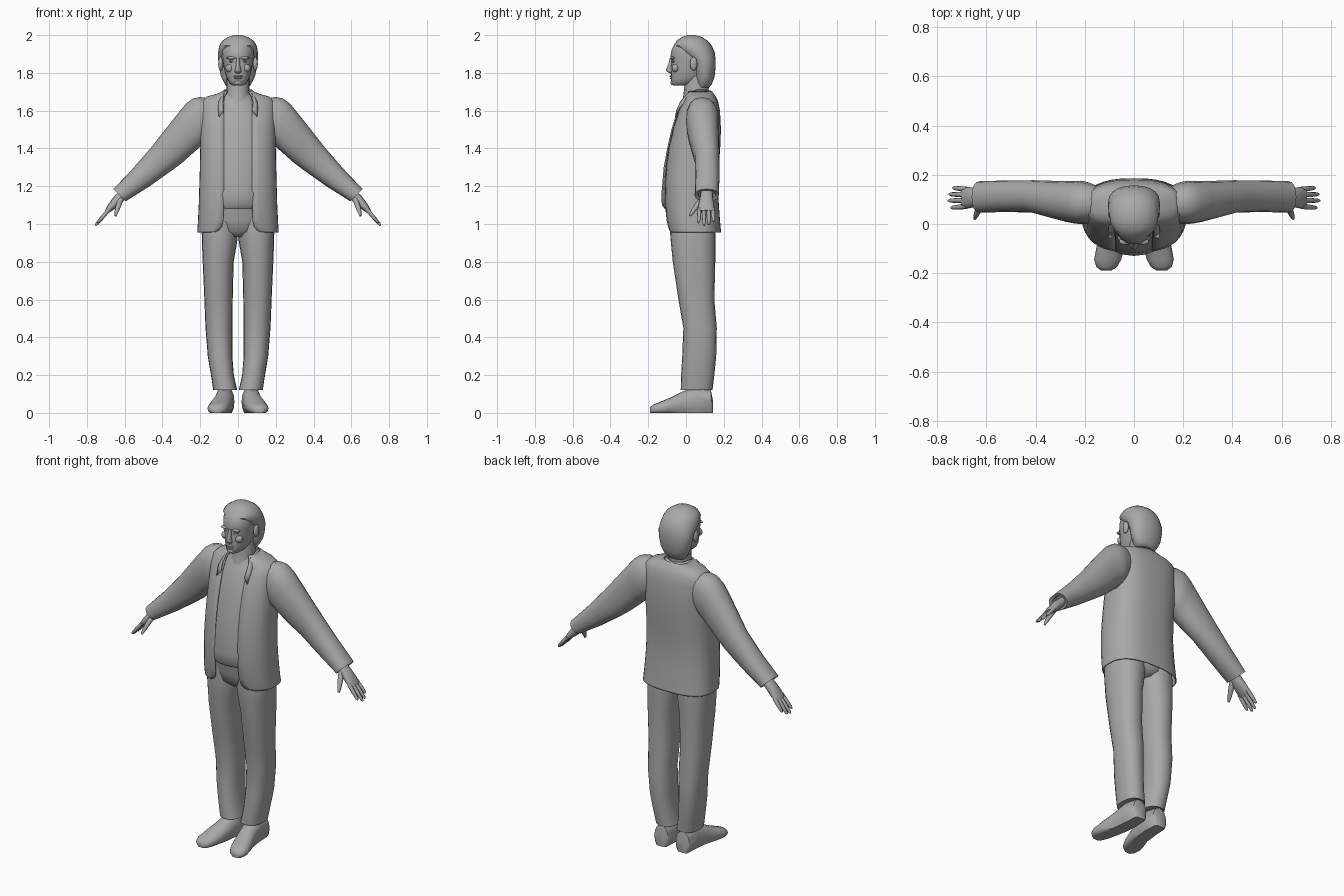
import bpy, bmesh, math
from mathutils import Vector

grey = bpy.data.materials.new("plain grey")
grey.diffuse_color = (0.4, 0.4, 0.4, 1)


def finish(name, bm, mirror=False, thick=0, angle=50):
    bmesh.ops.recalc_face_normals(bm, faces=bm.faces)
    me = bpy.data.meshes.new(name)
    bm.to_mesh(me)
    bm.free()
    ob = bpy.data.objects.new(name, me)
    bpy.context.collection.objects.link(ob)
    me.materials.append(grey)
    if mirror:
        m = ob.modifiers.new("mirror", 'MIRROR')
        m.use_clip = True
        m.merge_threshold = 0.0005
    if thick:
        s = ob.modifiers.new("thickness", 'SOLIDIFY')
        s.thickness = thick
    bpy.ops.object.select_all(action='DESELECT')
    ob.select_set(True)
    bpy.context.view_layer.objects.active = ob
    bpy.ops.object.shade_smooth_by_angle(angle=math.radians(angle))
    return ob


def loft(name, rings, closed=True, caps=True, **kw):
    """Skin a list of equal-length point rings."""
    bm = bmesh.new()
    vs = [[bm.verts.new(p) for p in r] for r in rings]
    n = len(rings[0])
    for a, b in zip(vs, vs[1:]):
        for i in range(n if closed else n - 1):
            j = (i + 1) % n
            bm.faces.new((a[i], a[j], b[j], b[i]))
    if closed and caps:
        bm.faces.new(vs[0])
        bm.faces.new(vs[-1])
    return finish(name, bm, **kw)


def rounded(c, u, v, n=2.0, count=16):
    """Superellipse ring about c with half axes u and v."""
    c, u, v = Vector(c), Vector(u), Vector(v)
    out = []
    for i in range(count):
        t = 2 * math.pi * i / count
        a, b = math.cos(t), math.sin(t)
        out.append(c + u * math.copysign(abs(a) ** (2 / n), a) + v * math.copysign(abs(b) ** (2 / n), b))
    return out


def level(z, x0, x1, yf, yb, n=2.0, count=20):
    return rounded(((x0 + x1) / 2, (yf + yb) / 2, z), ((x1 - x0) / 2, 0, 0), (0, (yb - yf) / 2, 0), n, count)


def stack(name, rows, n=2.0, **kw):
    """Centred body from rows of (z, half width, front y, back y)."""
    return loft(name, [level(z, -w, w, f, b, n) for z, w, f, b in rows], **kw)


def half_wrap(z, w, yf, yb, xo, n=2.6, count=16):
    """Half ring from the front opening round the side to the back centre."""
    t0 = -math.acos((xo / w) ** (n / 2))
    out = []
    for i in range(count):
        t = t0 + (math.pi / 2 - t0) * i / (count - 1)
        s = math.sin(t)
        y = (yf + yb) / 2 + (yb - yf) / 2 * math.copysign(abs(s) ** (2 / n), s)
        out.append(Vector((w * max(math.cos(t), 0) ** (2 / n), y, z)))
    out[-1].x = 0
    return out


def limb(name, pts, count=10):
    """Mirrored tube through rows of (x, y, z, thickness radius, y radius)."""
    rings = []
    for i, p in enumerate(pts):
        d = Vector(pts[min(i + 1, len(pts) - 1)][:3]) - Vector(pts[max(i - 1, 0)][:3])
        d.normalize()
        v = Vector((0, 1, 0))
        v = (v - d * v.dot(d)).normalized()
        rings.append(rounded(p[:3], d.cross(v) * p[3], v * p[4], 2.2, count))
    return loft(name, rings, mirror=True)


def blob(name, c, r, mirror=False):
    bm = bmesh.new()
    bmesh.ops.create_uvsphere(bm, u_segments=12, v_segments=8, radius=1)
    for v in bm.verts:
        v.co = Vector(c) + Vector((v.co.x * r[0], v.co.y * r[1], v.co.z * r[2]))
    return finish(name, bm, mirror=mirror)


# jacket: open-front shell with rounded hem corners
jacket = [(.955, .215, -.093, .186, .125), (.965, .215, -.096, .185, .103), (.985, .214, -.1, .183, .086),
          (1.02, .212, -.107, .18, .078), (1.1, .208, -.115, .174, .076), (1.2, .205, -.116, .168, .075),
          (1.3, .202, -.11, .173, .075), (1.4, .2, -.097, .181, .075), (1.5, .2, -.074, .185, .075),
          (1.6, .2, -.043, .18, .076), (1.65, .195, -.015, .17, .075), (1.675, .165, -.004, .158, .071),
          (1.69, .11, .0, .146, .064), (1.705, .078, .004, .137, .055)]
loft("jacket", [half_wrap(*r) for r in jacket], closed=False, mirror=True, thick=.006)

# jacket collar: folded band round the neck
path = [(.078, -.052, 1.6), (.082, -.03, 1.65), (.077, .01, 1.695), (.074, .06, 1.712),
        (.055, .11, 1.71), (0, .132, 1.706)]
band = [[Vector(p) for p in path],
        [Vector((x * 1.2 + .008, y + (.014 if y > .08 else -.006), z - .032)) for x, y, z in path]]
band[1][-1].x = 0
loft("jacket_collar", band, closed=False, mirror=True, thick=.006)

# sleeves: rows of upper x z, lower x z, centre y, half depth
sleeve = [(.15, 1.665, .15, 1.46, .085, .07), (.2, 1.672, .18, 1.43, .086, .085),
          (.238, 1.665, .197, 1.41, .088, .088), (.275, 1.638, .205, 1.405, .088, .086),
          (.32, 1.583, .235, 1.378, .092, .083), (.395, 1.488, .295, 1.325, .102, .074),
          (.46, 1.405, .355, 1.28, .112, .066), (.56, 1.29, .475, 1.195, .113, .064),
          (.66, 1.185, .595, 1.12, .11, .064), (.645, 1.178, .6, 1.133, .11, .045),
          (.62, 1.195, .575, 1.15, .11, .045)]
loft("sleeve", [rounded(((a + c) / 2, y, (b + d) / 2), ((a - c) / 2, 0, (b - d) / 2), (0, h, 0), 2.3)
                for a, b, c, d, y, h in sleeve], mirror=True)

# shirt
stack("shirt", [(1.08, .16, -.112, .14), (1.1, .165, -.128, .145), (1.16, .165, -.13, .145),
                (1.3, .165, -.118, .15), (1.4, .165, -.1, .155), (1.5, .165, -.077, .155),
                (1.6, .14, -.047, .15), (1.65, .1, -.02, .14), (1.685, .073, -.004, .128)])

# trousers: hips and legs
stack("trouser_hips", [(.93, .05, -.04, .12), (.96, .15, -.075, .15), (1.02, .175, -.09, .155),
                       (1.12, .168, -.108, .15)])
legs = [(1.05, .0, .185, -.08, .15), (.95, .0, .192, -.084, .155), (.9, .005, .191, -.08, .155),
        (.8, .023, .187, -.07, .155), (.6, .028, .178, -.04, .15), (.45, .03, .172, -.014, .163),
        (.3, .03, .16, -.02, .16), (.2, .022, .143, -.026, .15), (.12, .004, .131, -.028, .14),
        (.125, .02, .12, -.01, .13)]
loft("trouser_leg", [level(z, a, b, f, k, 2.3) for z, a, b, f, k in legs], mirror=True)

# shoes: rows of y, centre x, half width, height
shoe = [(.142, .07, .03, .07), (.132, .07, .045, .12), (.05, .07, .051, .14), (-.025, .078, .052, .11),
        (-.09, .095, .057, .078), (-.145, .107, .055, .055), (-.175, .111, .042, .043), (-.19, .113, .02, .03)]
loft("shoe", [[Vector((p.x, p.y, max(p.z, 0))) for p in
               rounded((x, y, h * .42), (w, 0, 0), (0, 0, h * .58), 2.2)] for y, x, w, h in shoe], mirror=True)
bpy.data.objects["shoe"].data.update()

# hands
limb("palm", [(.595, .11, 1.17, .024, .032), (.635, .108, 1.13, .027, .036),
              (.67, .107, 1.092, .021, .043), (.695, .107, 1.065, .012, .041)], 12)
for name, y0, y1, reach in (("index_finger", .072, .066, .84), ("middle_finger", .096, .095, 1),
                            ("ring_finger", .119, .121, .95), ("little_finger", .141, .147, .75)):
    limb(name, [(.68 + .075 * reach * t, y0 + (y1 - y0) * t, 1.08 - .088 * reach * t, r, r)
                for t, r in ((0, .011), (.5, .0105), (.9, .008), (1, .004))], 8)
limb("thumb", [(.618, .09, 1.135, .014, .016), (.632, .06, 1.1, .014, .015),
               (.642, .037, 1.068, .011, .011), (.648, .021, 1.043, .005, .006)], 8)

# neck, head and hair
stack("neck", [(1.6, .07, -.035, .11), (1.66, .066, -.018, .115), (1.71, .06, -.01, .12), (1.79, .06, -.005, .125)])
stack("head", [(1.732, .026, -.066, .0), (1.742, .042, -.077, .045), (1.765, .056, -.08, .08),
               (1.79, .066, -.08, .11), (1.83, .076, -.082, .13), (1.86, .081, -.077, .14),
               (1.885, .084, -.083, .145), (1.92, .086, -.077, .145), (1.955, .08, -.06, .13),
               (1.98, .055, -.035, .1)], n=2.2)
stack("hair", [(1.722, .055, .06, .122), (1.74, .07, .052, .137), (1.78, .09, .045, .151),
               (1.83, .1, .04, .157), (1.87, .105, .025, .157), (1.91, .105, -.03, .152),
               (1.945, .099, -.062, .136), (1.97, .083, -.05, .115), (1.99, .053, -.022, .085),
               (2.0, .02, .01, .05)], n=2.2)

# face details
stack("nose", [(1.798, .012, -.085, -.06), (1.806, .018, -.101, -.06), (1.816, .016, -.106, -.06),
               (1.845, .01, -.094, -.06), (1.88, .009, -.085, -.06)])
blob("brow", (.034, -.071, 1.879), (.027, .014, .008), True)
blob("eye", (.034, -.064, 1.861), (.014, .012, .006), True)
blob("cheek", (.045, -.055, 1.825), (.022, .02, .022), True)
blob("upper_lip", (0, -.078, 1.782), (.026, .01, .005))
blob("lower_lip", (0, -.077, 1.772), (.021, .01, .005))
blob("chin", (0, -.066, 1.748), (.024, .017, .014))
blob("ear", (.092, .04, 1.848), (.013, .02, .036), True)
